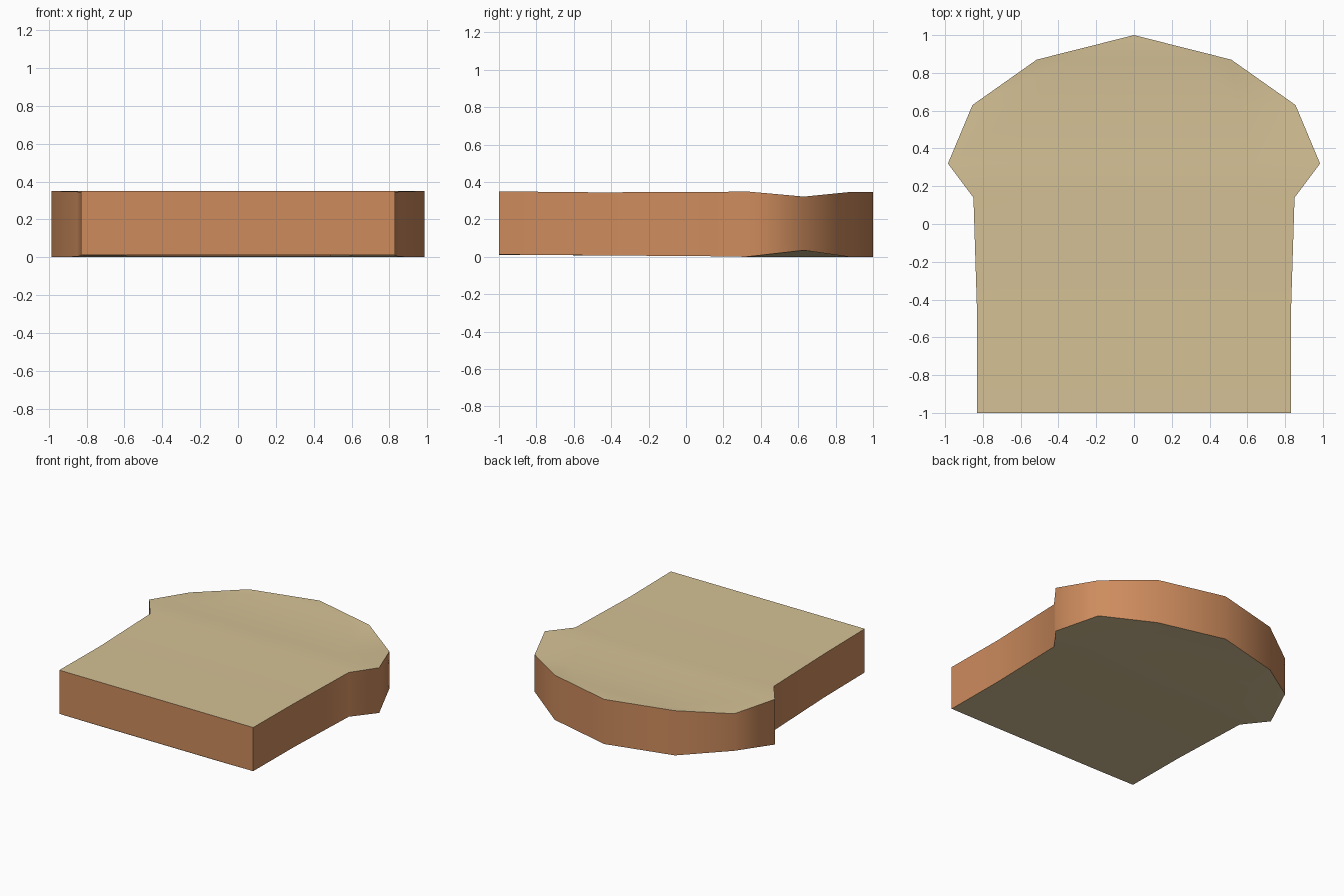
import bpy, bmesh, math

if "Cube" in bpy.data.objects:
    bpy.data.objects.remove(bpy.data.objects["Cube"])

# Outline rows from front to back: y, half width, bottom rim z, bottom middle z, top z
ROWS = [
    (-1.00, 0.83, 0.012, 0.010, 0.350),
    (-0.50, 0.83, 0.008, 0.008, 0.345),
    (0.14, 0.85, 0.003, 0.003, 0.346),
    (0.32, 0.985, 0.0, 0.0, 0.350),
    (0.63, 0.855, 0.035, 0.0, 0.322),
    (0.87, 0.515, 0.0, 0.0, 0.346),
    (1.00, 0.0, 0.0, 0.0, 0.346),
]
COLS = (-1, -0.65, 0.65, 1)


def material(name, rgb):
    m = bpy.data.materials.new(name)
    m.diffuse_color = (*rgb, 1)
    m.use_nodes = True
    m.node_tree.nodes["Principled BSDF"].inputs["Base Color"].default_value = m.diffuse_color
    return m


def finish(name, bm, mat, angle):
    bmesh.ops.remove_doubles(bm, verts=bm.verts, dist=1e-4)
    bmesh.ops.dissolve_degenerate(bm, edges=bm.edges, dist=1e-5)
    for f in bm.faces:
        f.smooth = True
    for e in bm.edges:
        if len(e.link_faces) == 2 and e.calc_face_angle(0) > math.radians(angle):
            e.smooth = False
    me = bpy.data.meshes.new(name)
    bm.to_mesh(me)
    bm.free()
    me.materials.append(mat)
    ob = bpy.data.objects.new(name, me)
    bpy.context.collection.objects.link(ob)


def cap(name, top, mat):
    # Bread face lofted across the outline rows
    bm = bmesh.new()
    grid = []
    for y, w, rim, mid, high in ROWS:
        grid.append([bm.verts.new((w * t, y, high if top else (rim if abs(t) == 1 else mid)))
                     for t in COLS])
    for a, b in zip(grid, grid[1:]):
        for i in range(len(COLS) - 1):
            quad = [a[i], a[i + 1], b[i + 1], b[i]]
            bm.faces.new(quad if top else quad[::-1])
    finish(name, bm, mat, 60)


def crust(name, mat):
    # Side wall running around the outline, counter-clockwise from the front right
    bm = bmesh.new()
    right = [(w, y, lo, hi) for y, w, lo, mid, hi in ROWS]
    left = [(-x, y, lo, hi) for x, y, lo, hi in right[-2::-1]]
    columns = []
    for x, y, lo, hi in right + left:
        columns.append([bm.verts.new((x, y, lo + (hi - lo) * t)) for t in (0, 0.12, 0.8, 1)])
    for i, a in enumerate(columns):
        b = columns[(i + 1) % len(columns)]
        for k in range(3):
            bm.faces.new((a[k], b[k], b[k + 1], a[k + 1]))
    finish(name, bm, mat, 75)


crumb = material("bread crumb cream", (0.66, 0.53, 0.30))
brown = material("crust brown", (0.61, 0.26, 0.11))
cap("crumb_top", True, crumb)
cap("crumb_bottom", False, crumb)
crust("crust", brown)
